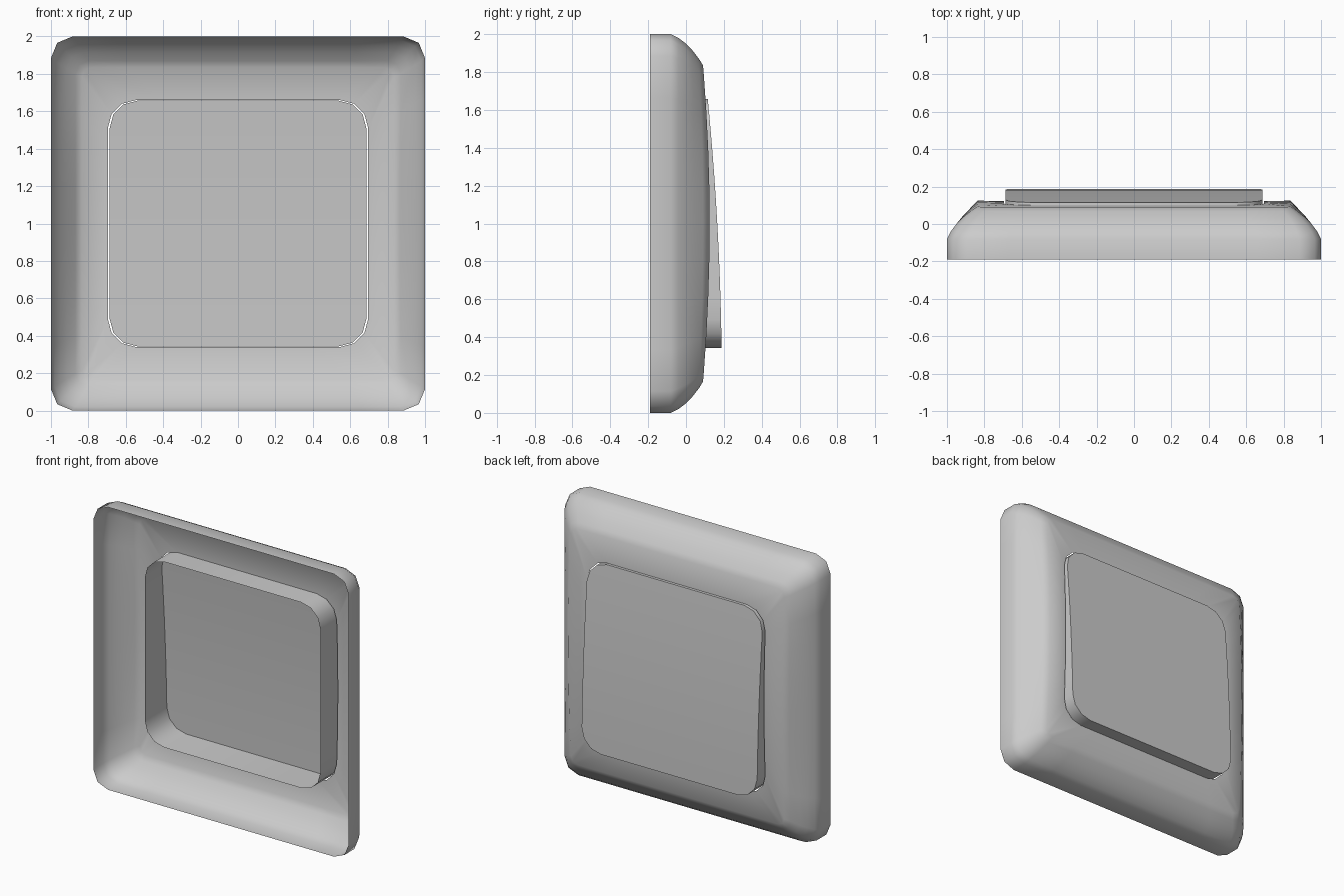
import bpy, bmesh
from math import cos, sin, radians

cube = bpy.data.objects.get("Cube")
if cube:
    bpy.data.objects.remove(cube, do_unlink=True)

grey = bpy.data.materials.new("plain_grey")
grey.use_nodes = True
grey.diffuse_color = (0.6, 0.6, 0.6, 1)
grey.node_tree.nodes["Principled BSDF"].inputs["Base Color"].default_value = grey.diffuse_color


def rounded_rect(hx, hz, r, angles, steps=8):
    """Closed outline of (x, z) offsets, with subdivided straight sides."""
    corners = []
    for k, (sx, sz) in enumerate([(1, 1), (-1, 1), (-1, -1), (1, -1)]):
        corners.append([(sx * (hx - r) + r * cos(radians(90 * k + a)),
                         sz * (hz - r) + r * sin(radians(90 * k + a))) for a in angles])
    points = []
    for k, corner in enumerate(corners):
        points += corner
        (x0, z0), (x1, z1) = corner[-1], corners[(k + 1) % 4][0]
        points += [(x0 + (x1 - x0) * i / steps, z0 + (z1 - z0) * i / steps)
                   for i in range(1, steps)]
    return points


def finish(name, bm):
    bmesh.ops.remove_doubles(bm, verts=bm.verts[:], dist=0.0005)
    mesh = bpy.data.meshes.new(name)
    bm.to_mesh(mesh)
    bm.free()
    mesh.materials.append(grey)
    obj = bpy.data.objects.new(name, mesh)
    bpy.context.collection.objects.link(obj)
    bpy.ops.object.select_all(action="DESELECT")
    obj.select_set(True)
    bpy.context.view_layer.objects.active = obj
    bpy.ops.object.shade_smooth_by_angle(angle=radians(50))


# Frame: open shell of stacked outlines, bulging towards mid height
COARSE, FINE = (0, 45, 45, 90), (0, 30, 60, 90)
# inset, depth at the ends, extra depth at mid height, corner radius
profile = [(0, -0.19, 0, 0.115), (0, -0.08, 0, 0.115), (0.02, -0.04, 0, 0.11),
           (0.05, 0, 0, 0.1), (0.085, 0.035, 0.008, 0.085),
           (0.13, 0.07, 0.02, 0.07), (0.165, 0.09, 0.035, 0.05)]
bm = bmesh.new()
rings = []
outlines = [(rounded_rect(1 - i, 1 - i, r, COARSE), y, b) for i, y, b, r in profile]
outlines.append((rounded_rect(0.696, 0.66, 0.15, FINE), 0.087, 0.035))
for outline, y, bulge in outlines:
    rings.append([bm.verts.new((x, y + bulge * (1 - (z / 0.835) ** 2), 1 + z))
                  for x, z in outline])
for low, high in zip(rings, rings[1:]):
    for i in range(len(low)):
        j = (i + 1) % len(low)
        bm.faces.new((low[j], low[i], high[i], high[j]))
finish("switch_frame", bm)

# Rocker: curved tilted face made of strips, with a skirt reaching inwards
def rocker_depth(z):
    t = (z + 0.657) / 1.314
    return 0.188 - 0.018 * t - 0.055 * t * t

bm = bmesh.new()
right = sorted((p for p in rounded_rect(0.687, 0.657, 0.15, FINE) if p[0] > 0.5),
               key=lambda p: p[1])
rows = [[bm.verts.new((s * x, rocker_depth(z), 1 + z)) for s in (-1, 1)]
        for x, z in right]
for (a, b), (c, d) in zip(rows, rows[1:]):
    if (c.co - a.co).length > 0.001 and abs(c.co.z - a.co.z) > 0.001:
        bm.faces.new((b, a, c, d))
rim = [e for e in bm.edges if e.is_boundary]
skirt = bmesh.ops.extrude_edge_only(bm, edges=rim)["geom"]
for v in skirt:
    if isinstance(v, bmesh.types.BMVert):
        v.co.y = -0.06
bmesh.ops.recalc_face_normals(bm, faces=bm.faces[:])
finish("switch_rocker", bm)
